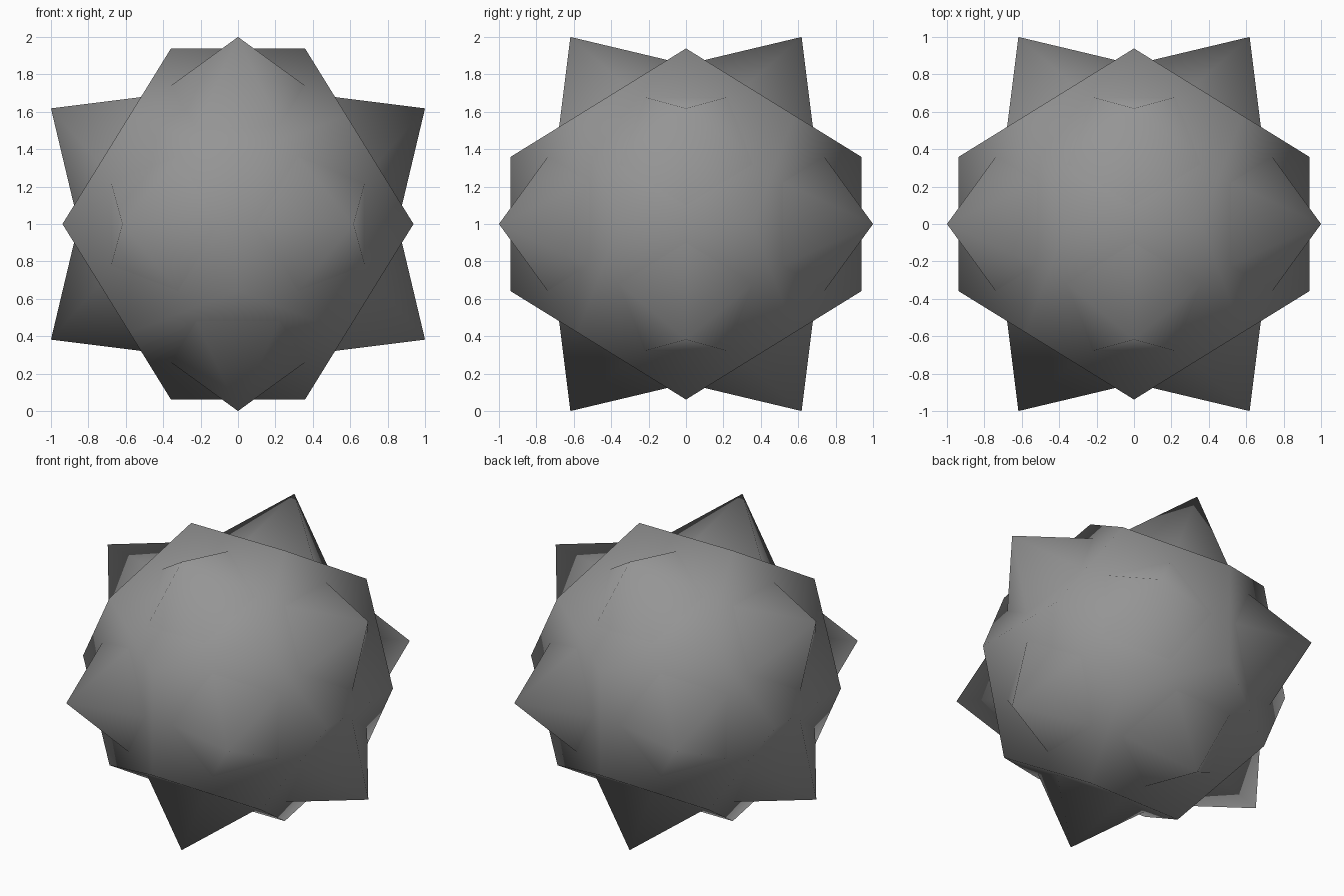
import bpy, bmesh
from math import sqrt, radians
from mathutils import Vector

if "Cube" in bpy.data.objects:
    bpy.data.objects.remove(bpy.data.objects["Cube"])

PHI = (1 + sqrt(5)) / 2
CENTRE = Vector((0, 0, 1))

grey = bpy.data.materials.new("mid grey")
grey.diffuse_color = (0.3, 0.3, 0.3, 1)
grey.use_nodes = True
grey.node_tree.nodes["Principled BSDF"].inputs["Base Color"].default_value = grey.diffuse_color


def cyclic(a, b):
    """Signed points (a, 0, b) and their cyclic permutations."""
    pts = []
    for s in (-1, 1):
        for t in (-1, 1):
            x, z = s * a, t * b
            pts += [(x, 0, z), (z, x, 0), (0, z, x)]
    return pts


def hull(points):
    bm = bmesh.new()
    for p in points:
        bm.verts.new(p)
    bmesh.ops.convex_hull(bm, input=bm.verts[:])
    return bm


def finish(bm, name):
    bmesh.ops.translate(bm, vec=CENTRE, verts=bm.verts[:])
    bmesh.ops.recalc_face_normals(bm, faces=bm.faces[:])
    for f in bm.faces:
        f.smooth = True
    me = bpy.data.meshes.new(name)
    bm.to_mesh(me)
    bm.free()
    me.materials.append(grey)
    bpy.context.collection.objects.link(bpy.data.objects.new(name, me))


# Twelve-sided core
c = 0.58
corners = [(x, y, z) for x in (-c, c) for y in (-c, c) for z in (-c, c)]
bm = hull(corners + cyclic(c / PHI, c * PHI))
bmesh.ops.dissolve_limit(bm, angle_limit=radians(2), verts=bm.verts[:], edges=bm.edges[:])
finish(bm, "pentagon_core")

# Twelve five-sided spikes: icosahedron with its edge midpoints pulled inward
bm = hull(cyclic(1, 1 / PHI))
bmesh.ops.subdivide_edges(bm, edges=bm.edges[:], cuts=1, use_grid_fill=True)
for v in bm.verts:
    if v.co.length < 1.1:
        v.co = v.co.normalized() * 0.853
finish(bm, "spike_star")
